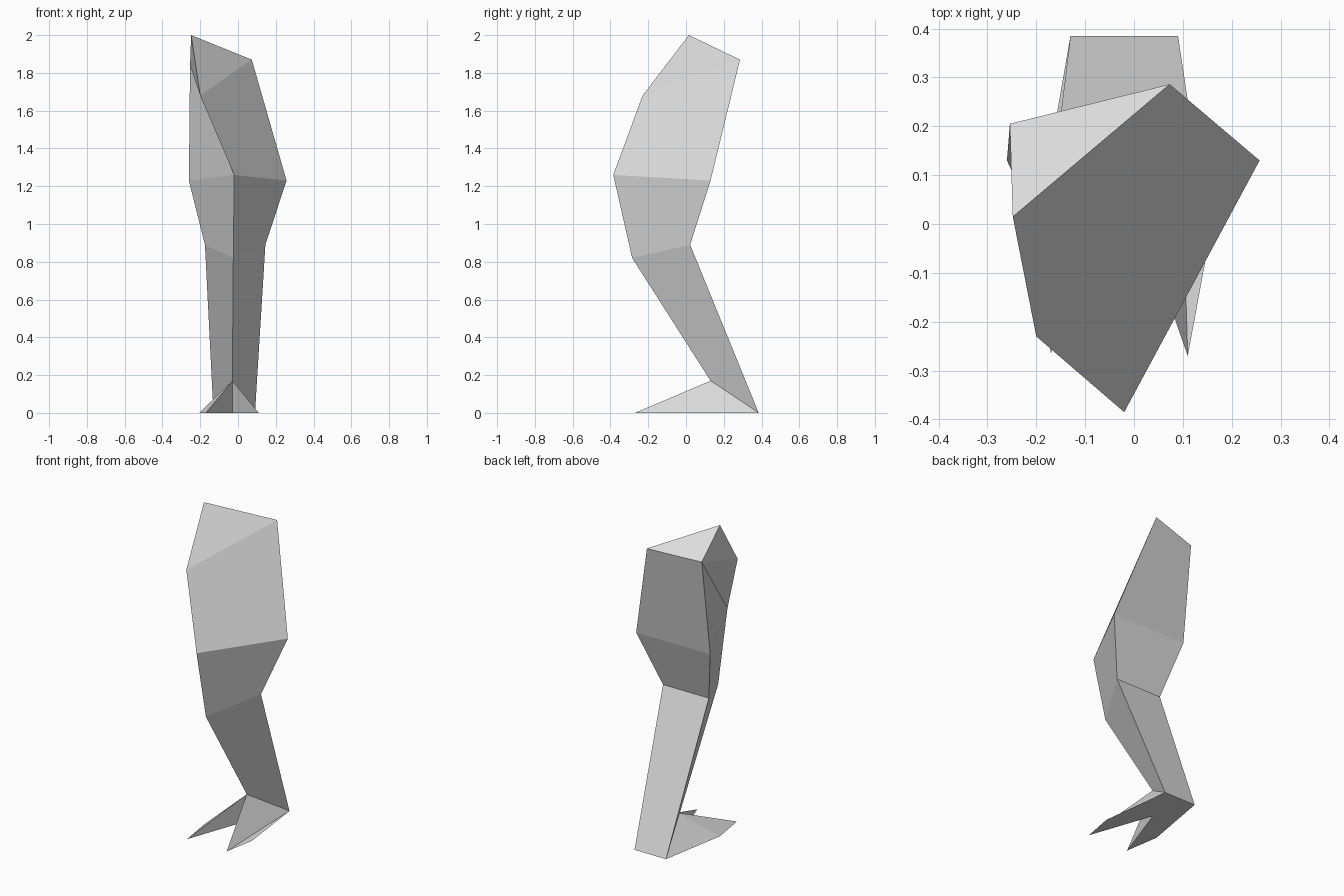
import bpy

cube = bpy.data.objects.get("Cube")
if cube:
    bpy.data.objects.remove(cube, do_unlink=True)

# Single plain colour
grey = bpy.data.materials.new("light_grey")
grey.use_nodes = True
colour = (0.72, 0.72, 0.72, 1)
grey.diffuse_color = colour
grey.node_tree.nodes["Principled BSDF"].inputs["Base Color"].default_value = colour


def make_part(name, verts, faces):
    """Create one flat-shaded mesh object from points and faces."""
    mesh = bpy.data.meshes.new(name)
    mesh.from_pydata(verts, [], faces)
    mesh.materials.append(grey)
    mesh.update()
    part = bpy.data.objects.new(name, mesh)
    bpy.context.collection.objects.link(part)
    return part


# Shared ankle and heel points
ankle = (-0.03, 0.13, 0.17)
heel_left = (0.09, 0.385, 0)
heel_right = (-0.13, 0.385, 0)

# Leg: three-sided sections (front, left, right) from the ground up
sections = [
    (ankle, heel_left, heel_right),
    ((-0.025, -0.285, 0.82), (0.145, 0.022, 0.89), (-0.175, 0.022, 0.89)),
    ((-0.02, -0.385, 1.26), (0.257, 0.13, 1.23), (-0.26, 0.13, 1.23)),
    ((-0.2, -0.23, 1.68), (0.073, 0.286, 1.87), (-0.254, 0.205, 1.84)),
]
hip_peak = (-0.248, 0.015, 2)
leg_verts = [point for section in sections for point in section] + [hip_peak]
sides = len(sections[0])
peak = len(leg_verts) - 1
top = peak - sides
leg_faces = []
for level in range(len(sections) - 1):
    base = level * sides
    for i in range(sides):
        a, b = base + i, base + (i + 1) % sides
        if a + sides == peak - 1:
            # inward fold across the right side of the thigh
            leg_faces += [(a, b, a + sides), (b, b + sides, a + sides)]
        else:
            leg_faces.append((a, b, b + sides, a + sides))
# Hip cap rising to an off-centre peak
for i in range(sides):
    leg_faces.append((top + i, top + (i + 1) % sides, peak))
make_part("leg", leg_verts, leg_faces)

# Foot: two pointed toes with a notch between them, flared at the ground
foot_points = {
    "ankle": ankle,
    "heel_left": heel_left,
    "heel_right": heel_right,
    "tip_left": (0.11, -0.27, 0),
    "tip_right": (-0.17, -0.265, 0),
    "notch": (-0.03, 0.133, 0),
    "flare_left": (0.147, -0.07, 0),
    "flare_right": (-0.205, -0.045, 0),
}
foot_outlines = [
    # sloping toe sides
    ("ankle", "tip_left", "heel_left"),
    ("ankle", "notch", "tip_left"),
    ("ankle", "tip_right", "notch"),
    ("ankle", "flare_right", "tip_right"),
    ("ankle", "heel_right", "flare_right"),
    # sole
    ("heel_left", "tip_left", "notch", "tip_right", "flare_right", "heel_right"),
    # flat outer flare
    ("heel_left", "tip_left", "flare_left"),
]
names = list(foot_points)
make_part("foot", list(foot_points.values()),
          [[names.index(n) for n in outline] for outline in foot_outlines])
